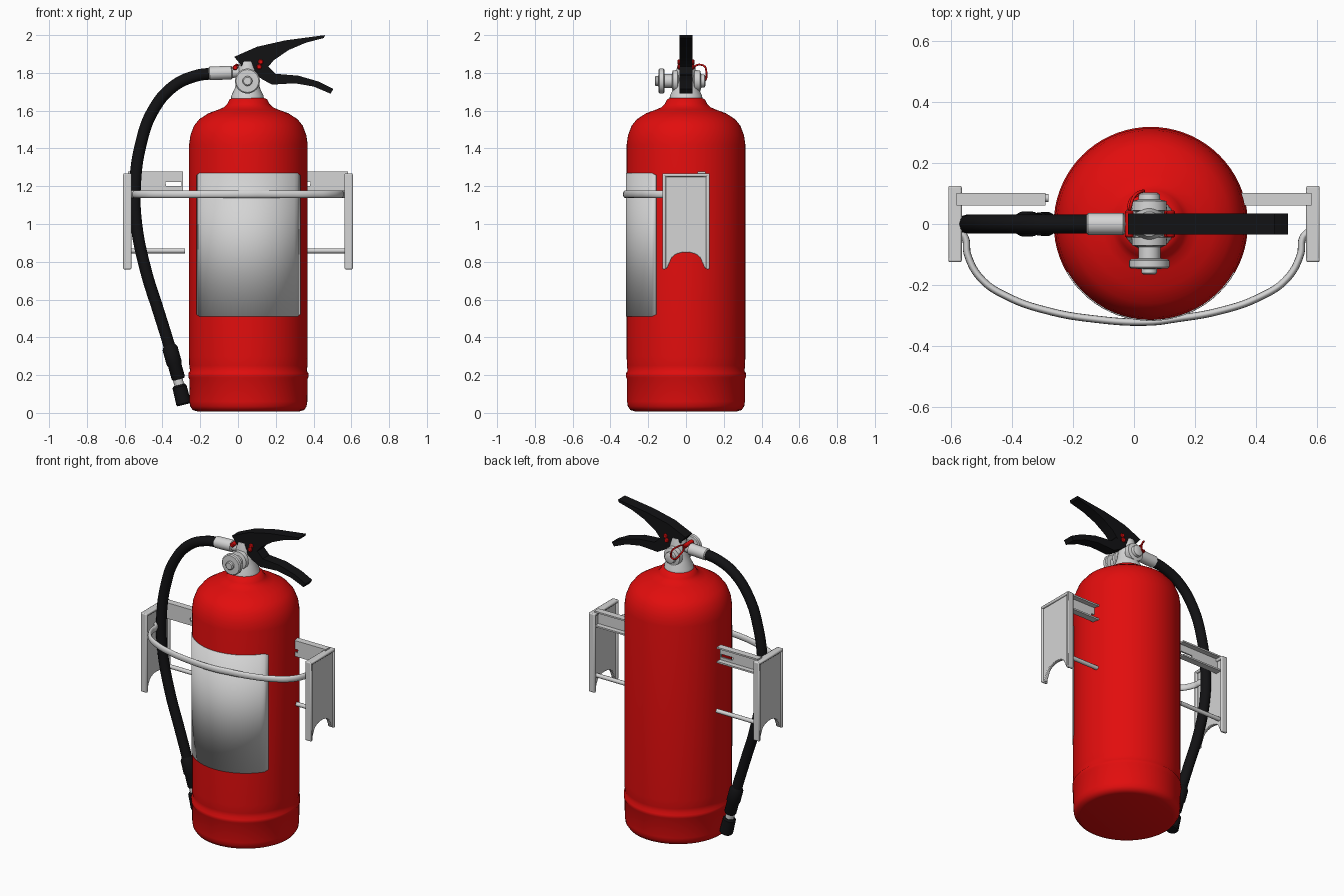
import bpy, bmesh, math
from mathutils import Vector

if "Cube" in bpy.data.objects:
    bpy.data.objects.remove(bpy.data.objects["Cube"], do_unlink=True)


def material(name, rgb):
    m = bpy.data.materials.new(name)
    m.use_nodes = True
    m.diffuse_color = (*rgb, 1)
    m.node_tree.nodes["Principled BSDF"].inputs["Base Color"].default_value = (*rgb, 1)
    return m


RED = material("signal red", (0.76, 0.004, 0.004))
GREY = material("light grey", (0.66, 0.66, 0.66))
BLACK = material("rubber black", (0.006, 0.006, 0.007))
CX = 0.055  # tank axis


def finish(obj, mat, angle=35):
    obj.data.materials.append(mat)
    bpy.ops.object.select_all(action="DESELECT")
    obj.select_set(True)
    bpy.context.view_layer.objects.active = obj
    bpy.ops.object.shade_smooth_by_angle(angle=math.radians(angle))
    return obj


def from_bmesh(name, bm, mat, angle=35):
    bmesh.ops.recalc_face_normals(bm, faces=bm.faces)
    mesh = bpy.data.meshes.new(name)
    bm.to_mesh(mesh)
    bm.free()
    obj = bpy.data.objects.new(name, mesh)
    bpy.context.collection.objects.link(obj)
    return finish(obj, mat, angle)


def lathe(name, profile, mat, origin, axis=(0, 0, 1), segs=32, angle=35):
    """Turn (radius, height) points around an axis and cap both ends."""
    bm = bmesh.new()
    turn = Vector((0, 0, 1)).rotation_difference(Vector(axis).normalized())
    rings = []
    for r, h in profile:
        ring = []
        for i in range(segs):
            a = math.tau * i / segs
            ring.append(bm.verts.new(Vector(origin) + turn @ Vector((r * math.cos(a), r * math.sin(a), h))))
        rings.append(ring)
    for low, high in zip(rings, rings[1:]):
        for i in range(segs):
            j = (i + 1) % segs
            bm.faces.new((low[i], low[j], high[j], high[i]))
    bm.faces.new(rings[0])
    bm.faces.new(rings[-1])
    return from_bmesh(name, bm, mat, angle)


def prism(name, points, axis, start, end, mat, bevel=0.0):
    """Extrude an outline along x (y, z points) or along y (x, z points)."""
    bm = bmesh.new()
    place = (lambda p: (start, *p)) if axis == "x" else (lambda p: (p[0], start, p[1]))
    face = bm.faces.new([bm.verts.new(place(p)) for p in points])
    out = bmesh.ops.extrude_face_region(bm, geom=[face])
    step = Vector((end - start, 0, 0) if axis == "x" else (0, end - start, 0))
    bmesh.ops.translate(bm, vec=step, verts=[v for v in out["geom"] if isinstance(v, bmesh.types.BMVert)])
    obj = from_bmesh(name, bm, mat)
    if bevel:
        mod = obj.modifiers.new("soft edges", "BEVEL")
        mod.width, mod.segments = bevel, 2
    return obj


def tube(name, points, radius, mat, cyclic=False):
    """Smooth round tube through the points, turned into a mesh."""
    cu = bpy.data.curves.new(name, "CURVE")
    cu.dimensions = "3D"
    cu.bevel_depth, cu.bevel_resolution, cu.use_fill_caps = radius, 4, True
    sp = cu.splines.new("BEZIER")
    sp.resolution_u, sp.use_cyclic_u = 10, cyclic
    sp.bezier_points.add(len(points) - 1)
    for bp, p in zip(sp.bezier_points, points):
        bp.co = p
        bp.handle_left_type = bp.handle_right_type = "AUTO"
    obj = bpy.data.objects.new(name, cu)
    bpy.context.collection.objects.link(obj)
    bpy.ops.object.select_all(action="DESELECT")
    obj.select_set(True)
    bpy.context.view_layer.objects.active = obj
    bpy.ops.object.convert(target="MESH")
    return finish(bpy.context.object, mat, 50)


# Tank with base seam, dome and neck
lathe("tank", [(0.27, 0.008), (0.295, 0.015), (0.308, 0.035), (0.312, 0.06), (0.313, 0.18),
               (0.318, 0.19), (0.318, 0.21), (0.309, 0.222), (0.313, 0.25), (0.314, 0.3),
               (0.314, 1.42), (0.307, 1.47), (0.288, 1.52), (0.26, 1.555), (0.21, 1.587),
               (0.16, 1.605), (0.13, 1.618), (0.112, 1.635), (0.1, 1.66), (0.08, 1.668)],
      RED, (CX, 0, 0), segs=72, angle=60)

# Curved label on the front of the tank
bm = bmesh.new()
cols = []
for i in range(25):
    a = math.radians(-150 + 5 * i)
    inset = 0.012 if i in (0, 24) else 0
    cols.append([bm.verts.new((CX + 0.3155 * math.cos(a), 0.3155 * math.sin(a), z))
                 for z in (0.51 + inset, 1.27 - inset)])
for a, b in zip(cols, cols[1:]):
    bm.faces.new((a[0], b[0], b[1], a[1]))
label = from_bmesh("front_label", bm, GREY)
solid = label.modifiers.new("thickness", "SOLIDIFY")
solid.thickness, solid.offset = 0.004, 0

# Valve: neck, cross body with gauge, hose outlet
lathe("valve_neck", [(0.088, 1.655), (0.085, 1.68), (0.066, 1.72), (0.058, 1.76), (0.05, 1.82), (0.04, 1.86)],
      GREY, (0.05, 0, 0))
lathe("valve_body", [(0.02, -0.165), (0.026, -0.16), (0.026, -0.147), (0.06, -0.146), (0.066, -0.14),
                     (0.066, -0.12), (0.06, -0.115), (0.036, -0.113), (0.036, -0.075), (0.056, -0.07),
                     (0.058, -0.045), (0.045, -0.04), (0.045, 0.04), (0.058, 0.045), (0.056, 0.075),
                     (0.036, 0.08), (0.034, 0.098), (0.025, 0.103)],
      GREY, (0.05, 0, 1.757), (0, 1, 0))
lathe("hose_coupling", [(0.028, 0), (0.028, 0.08), (0.036, 0.085), (0.036, 0.2), (0.03, 0.205)],
      GREY, (0.05, 0, 1.805), (-1, 0, -0.04))

# Squeeze handles
prism("upper_lever", [(-0.02, 1.885), (0.1, 1.938), (0.25, 1.972), (0.46, 2.0), (0.455, 1.985), (0.36, 1.96),
                      (0.27, 1.922), (0.19, 1.868), (0.15, 1.82), (0.03, 1.825)], "y", -0.035, 0.035, BLACK)
prism("lower_handle", [(0.01, 1.84), (0.16, 1.835), (0.2, 1.795), (0.32, 1.785), (0.43, 1.753), (0.505, 1.715),
                       (0.49, 1.69), (0.4, 1.728), (0.3, 1.745), (0.18, 1.738), (0.13, 1.765), (0.07, 1.81)],
      "y", -0.034, 0.034, BLACK)

# Red rivets, safety pin and pull ring
for name, x, z in (("rear_rivet", -0.015, 1.828), ("pin_upper", 0.12, 1.858), ("pin_lower", 0.112, 1.832)):
    lathe(name, [(0.01, -0.045), (0.014, -0.04), (0.014, 0.04), (0.01, 0.045)], RED, (x, 0, z), (0, 1, 0), 12)
tube("pull_ring", [(-0.015, 0.045, 1.828), (0.0, 0.09, 1.84), (0.03, 0.108, 1.80),
                   (0.02, 0.1, 1.76), (-0.01, 0.08, 1.785)], 0.005, RED, cyclic=True)

# Hose, end collar and nozzle
tube("hose", [(x, 0, z) for x, z in ((-0.14, 1.797), (-0.22, 1.785), (-0.34, 1.73), (-0.45, 1.6), (-0.515, 1.42),
                                     (-0.545, 1.2), (-0.538, 1.0), (-0.487, 0.75), (-0.415, 0.52),
                                     (-0.36, 0.34), (-0.33, 0.22))], 0.031, BLACK)
lathe("hose_collar", [(0.03, 0), (0.041, 0.02), (0.041, 0.1), (0.036, 0.11), (0.036, 0.18), (0.03, 0.19)],
      BLACK, (-0.365, 0, 0.36), (0.28, 0, -1))
lathe("nozzle_joint", [(0.026, 0), (0.026, 0.05)], GREY, (-0.32, 0, 0.18), (0.3, 0, -1), 24)
lathe("nozzle", [(0.03, 0), (0.038, 0.01), (0.04, 0.1), (0.034, 0.108)],
      BLACK, (-0.312, 0, 0.148), (0.25, 0, -1), 24)

# Wall bracket: side plates, channel arms and lower rods
notch = [(0.085 * math.cos(t), 0.77 + 0.08 * math.sin(t) ** 0.6)
         for t in (math.pi * i / 12 for i in range(1, 12))]
outline = [(-0.122, 1.262), (-0.122, 0.765), (-0.1, 0.765)] + notch[::-1] + [(0.1, 0.765), (0.122, 0.765), (0.122, 1.262)]
for side, s in (("left", 1), ("right", -1)):
    prism(side + "_side_plate", outline, "x", s * 0.576, s * 0.598, GREY, 0.004)
    for edge, y in (("front", -0.116), ("back", 0.116)):
        prism(f"{side}_{edge}_plate_rim", [(y - 0.009, 0.76), (y + 0.009, 0.76), (y + 0.009, 1.268), (y - 0.009, 1.268)],
              "x", s * 0.564, s * 0.608, GREY, 0.006)
    prism(side + "_plate_top_rim", [(-0.12, 1.25), (0.12, 1.25), (0.12, 1.268), (-0.12, 1.268)],
          "x", s * 0.564, s * 0.608, GREY, 0.006)
    arm = prism(side + "_channel_arm", [(0.06, 1.175), (0.102, 1.175), (0.102, 1.185), (0.07, 1.185),
                                        (0.07, 1.267), (0.102, 1.267), (0.102, 1.277), (0.06, 1.277)],
                "x", s * 0.29, s * 0.582, GREY)
    cutter = prism(side + "_slot_cutter", [(s * 0.3, 1.202), (s * 0.38, 1.202), (s * 0.385, 1.222), (s * 0.3, 1.222)],
                   "y", 0.03, 0.09, GREY)
    cutter.hide_render = True
    cutter.hide_viewport = True
    cut = arm.modifiers.new("slot", "BOOLEAN")
    cut.operation, cut.object, cut.solver = "DIFFERENCE", cutter, "EXACT"
    tube(side + "_lower_rod", [(s * 0.28, 0.085, 0.858), (s * 0.44, 0.085, 0.858), (s * 0.58, 0.085, 0.858)], 0.013, GREY)

# Front retaining hoop, flattened oval section
half = [(0.57, -0.025), (0.553, -0.045), (0.545, -0.1), (0.5, -0.18), (0.41, -0.24), (0.28, -0.285), (0.14, -0.31)]
path = [(-x, y, 1.158) for x, y in half] + [(0.05, -0.321, 1.158)] + [(x, y, 1.158) for x, y in half[::-1]]
hoop = tube("front_hoop", path, 0.012, GREY)
for v in hoop.data.vertices:
    v.co.z = 1.158 + (v.co.z - 1.158) * 1.7
